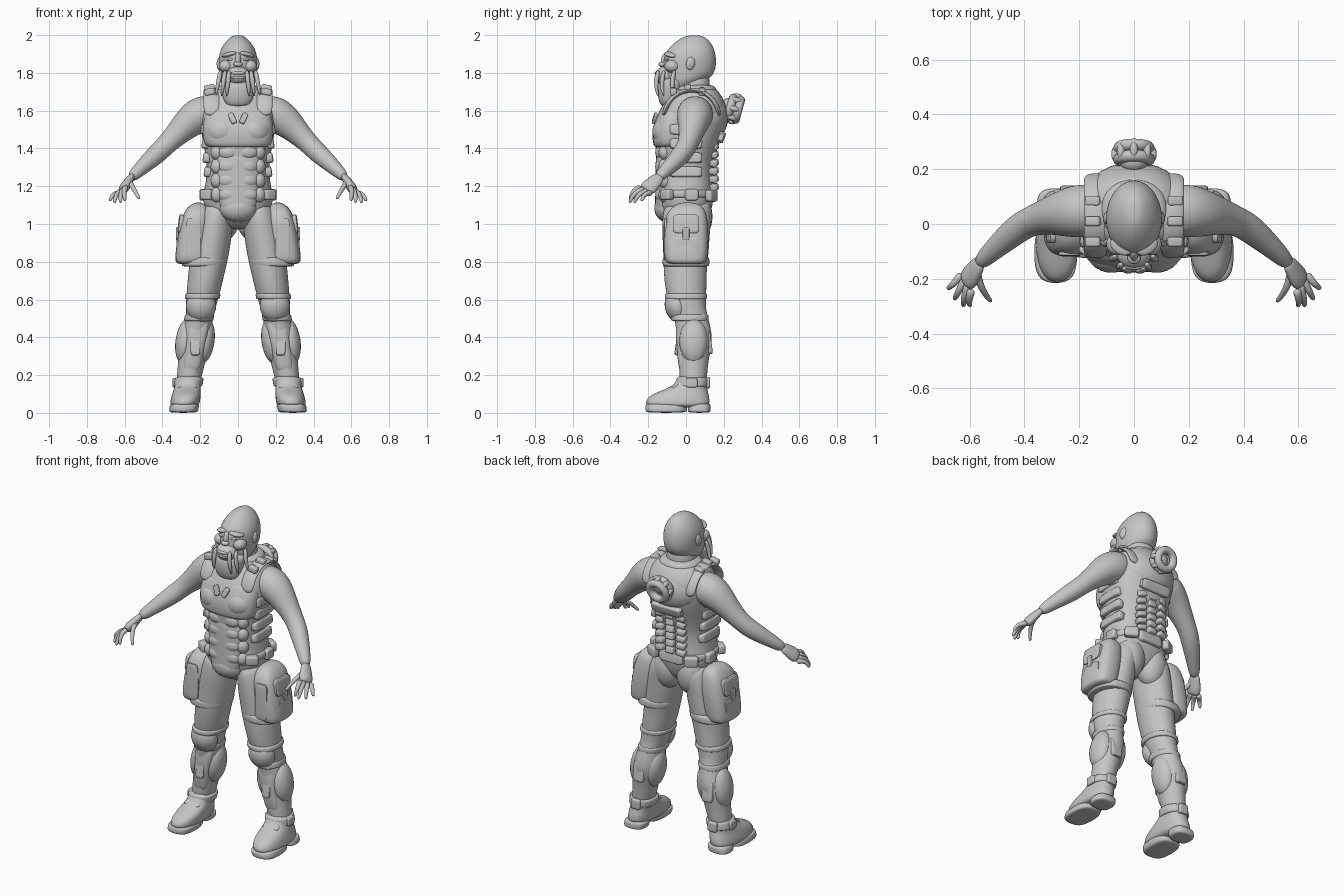
import bpy, bmesh
from math import cos, sin, pi, radians, copysign
from mathutils import Vector, Matrix, Euler

cube = bpy.data.objects.get("Cube")
if cube:
    bpy.data.objects.remove(cube, do_unlink=True)

shade = (.56, .56, .56, 1)
grey = bpy.data.materials.new("clay_grey")
grey.use_nodes = True
grey.diffuse_color = shade
grey.node_tree.nodes["Principled BSDF"].inputs["Base Color"].default_value = shade


def finish(name, bm, pair, rounded):
    """Turn a bmesh into a shaded object, mirrored left to right if paired."""
    bmesh.ops.recalc_face_normals(bm, faces=bm.faces)
    mesh = bpy.data.meshes.new(name)
    bm.to_mesh(mesh)
    bm.free()
    mesh.materials.append(grey)
    mesh.shade_smooth()
    obj = bpy.data.objects.new(name, mesh)
    bpy.context.collection.objects.link(obj)
    if pair:
        obj.modifiers.new("Mirror", "MIRROR").use_mirror_merge = False
    if rounded:
        subdivision = obj.modifiers.new("Subdivision", "SUBSURF")
        subdivision.levels = subdivision.render_levels = 2
    else:
        mesh.set_sharp_from_angle(angle=radians(40))


def skin(name, rings, pair, sides=16, square=1):
    """Skin a row of rings, each given as centre, width vector and depth vector."""
    bm = bmesh.new()
    grow = 3 / (2 + cos(2 * pi / sides))
    loops = []
    for centre, wide, deep in rings:
        loop = []
        for step in range(sides):
            angle = 2 * pi * step / sides
            c = copysign(abs(cos(angle)) ** square, cos(angle))
            s = copysign(abs(sin(angle)) ** square, sin(angle))
            loop.append(bm.verts.new(centre + grow * (wide * c + deep * s)))
        loops.append(loop)
    for low, high in zip(loops, loops[1:]):
        for step in range(sides):
            bm.faces.new((low[step - 1], low[step], high[step], high[step - 1]))
    bm.faces.new(loops[0])
    bm.faces.new(loops[-1])
    finish(name, bm, pair, True)


def leg_x(height):
    """Distance of the leg's axis from the middle: the legs lean outward."""
    return .29 - height / 6


def stack(name, *rings, out=None, square=.9):
    """Upright form of rings (height, y, half width, half depth); a leg part if out is set."""
    skin(name, [(Vector((0 if out is None else leg_x(z) + out, y, z)),
                 Vector((wide, 0, 0)), Vector((0, deep, 0))) for z, y, wide, deep in rings],
         out is not None, square=square)


def tube(name, points, radii, across=(0, 1, 0), flat=1, sides=12):
    """Paired round or flattened tube along a path."""
    points = [Vector(p) for p in points]
    rings = []
    for i, (point, radius) in enumerate(zip(points, radii)):
        along = points[min(i + 1, len(points) - 1)] - points[max(i - 1, 0)]
        wide = along.cross(Vector(across)).normalized()
        deep = along.normalized().cross(wide)
        rings.append((point, wide * radius * flat, deep * radius))
    skin(name, rings, True, sides)


def place(name, bm, spot, size, pitch, roll, yaw):
    turn = Euler((radians(pitch), radians(roll), radians(yaw))).to_matrix().to_4x4()
    bm.transform(Matrix.Translation(spot) @ turn @ Matrix.Diagonal((*size, 1)))
    finish(name, bm, spot[0] != 0, False)


def blob(name, spot, size, pitch=0, roll=0, yaw=0):
    """Ellipsoid by its radii, mirrored when off the middle."""
    bm = bmesh.new()
    bmesh.ops.create_uvsphere(bm, u_segments=24, v_segments=16, radius=1)
    place(name, bm, spot, size, pitch, roll, yaw)


def box(name, spot, size, pitch=0, roll=0, yaw=0):
    """Rounded box by its full size, mirrored when off the middle."""
    bm = bmesh.new()
    bmesh.ops.create_cube(bm, size=1)
    bmesh.ops.bevel(bm, geom=bm.edges[:], offset=.2, segments=3, profile=.5, affect="EDGES")
    place(name, bm, spot, size, pitch, roll, yaw)


def band(name, height, tall, wide, deep, y=0, out=0):
    """Strap around the body or a leg."""
    stack(name, *[(height + tall * k, y, wide * s, deep * s)
                  for k, s in ((-.5, .93), (-.35, 1), (.35, 1), (.5, .93))], out=out)


# Torso, neck and seat
stack("torso", (.97, 0, .04, .06), (1.02, 0, .12, .12), (1.1, 0, .19, .14), (1.17, 0, .18, .15),
      (1.3, -.01, .155, .14), (1.45, .01, .19, .175), (1.55, .025, .2, .19), (1.63, .045, .19, .17),
      (1.69, .05, .16, .13), (1.73, .05, .1, .1), square=.85)
stack("neck", (1.65, .04, .1, .1), (1.72, .04, .08, .08), (1.82, .04, .08, .09))
stack("collar", (1.68, .05, .13, .12), (1.72, .05, .12, .11), (1.74, .05, .09, .09))
blob("seat", (.08, .055, 1.04), (.09, .085, .13))

# Chest, abdomen and side armour
stack("breastplate", (1.4, -.08, .15, .08), (1.42, -.08, .18, .095), (1.5, -.08, .187, .1),
      (1.58, -.06, .18, .09), (1.63, -.05, .14, .07), square=.8)
blob("chest_plate", (.085, -.1, 1.49), (.09, .078, .08), yaw=8)
box("breast_tab", (.03, -.165, 1.56), (.03, .02, .06), pitch=-15, roll=25)
stack("belly_shell", (1.01, -.09, .05, .05), (1.06, -.09, .09, .075), (1.15, -.085, .12, .077),
      (1.3, -.08, .125, .08), (1.42, -.08, .14, .08), square=.8)
for row in range(4):
    height = 1.38 - row * .075
    blob("belly_plate", (.047, -.125, height), (.06, .038, .044))
    blob("waist_plate", (.11, -.11, height), (.035, .035, .042))
    box("side_plate", (.175 - row * .006, 0, height + .12), (.045, .17, .055), roll=-8)
blob("groin_plate", (0, -.1, 1.085), (.1, .068, .075))
band("belt", 1.16, .05, .192, .155, out=None)
box("belt_case", (.165, -.1, 1.155), (.07, .045, .055), yaw=38)
box("belt_clip", (.185, .03, 1.155), (.04, .07, .06))
box("hip_case", (.13, .135, 1.15), (.08, .04, .06), yaw=-30)

# Vest straps with shoulder clips
strap = [(.14, .03 - .15 * cos(pi * k / 6), 1.57 + .145 * sin(pi * k / 6)) for k in range(7)]
tube("shoulder_strap", strap, [.042] * len(strap), across=(1, 0, 0), flat=.3)
for point in strap[2:5]:
    box("shoulder_clip", Vector(point) + Vector((.01, -.02, .005)), (.055, .035, .035), roll=12)

# Back: plates, round port, spine and ribs
blob("back_shell", (0, .12, 1.57), (.17, .105, .13))
box("back_yoke", (0, .185, 1.46), (.2, .04, .06), pitch=-20)
port = Matrix.Translation((0, .255, 1.61)) @ Matrix.Rotation(radians(-105), 4, "X")
for name, offset in (("port_base_ring", -.02), ("port_outer_ring", .022)):
    bpy.ops.mesh.primitive_torus_add(major_radius=.054, minor_radius=.022, major_segments=32,
                                     location=port @ Vector((0, 0, offset)), rotation=port.to_euler())
    ring = bpy.context.object
    ring.name = name
    ring.data.materials.append(grey)
    ring.data.shade_smooth()
blob("port_core", port @ Vector((0, 0, -.03)), (.05, .04, .05))
for i in range(8):
    around = Matrix.Rotation(pi * i / 4, 4, "Z")
    bm = bmesh.new()
    bmesh.ops.create_uvsphere(bm, u_segments=12, v_segments=8, radius=.015)
    bm.transform(port @ around @ Matrix.Translation((.068, 0, 0)) @ Matrix.Scale(2, 4, (0, 0, 1)))
    finish("port_lug", bm, False, False)
for row in range(6):
    height = 1.41 - row * .043
    box("spine_plate", (0, .145, height), (.055, .05, .04), pitch=15)
    box("back_rib", (.07, .143, height), (.055, .055, .032), roll=12, yaw=-12)
box("lower_back_plate", (0, .135, 1.15), (.16, .045, .07), pitch=8)

# Head and face
stack("head", (1.7, -.05, .05, .055), (1.74, -.02, .085, .09), (1.78, .01, .098, .135),
      (1.84, .02, .102, .14), (1.89, .02, .102, .138), (1.94, .03, .085, .115),
      (1.98, .04, .052, .075), (2, .045, .022, .035), square=1)
blob("brow", (.045, -.08, 1.897), (.045, .032, .014), roll=12, yaw=28)
blob("eye", (.04, -.1, 1.872), (.02, .012, .008), yaw=20)
blob("cheek", (.06, -.07, 1.835), (.04, .045, .035), yaw=25)
blob("nose_bridge", (0, -.11, 1.87), (.016, .022, .04), pitch=-15)
blob("nose_tip", (0, -.125, 1.845), (.024, .022, .015))
blob("muzzle", (0, -.105, 1.785), (.065, .06, .05))
for name, height in (("upper_lip", 1.798), ("lower_lip", 1.775)):
    blob(name, (0, -.15, height), (.038, .018, .01))
blob("ear", (.098, .025, 1.85), (.014, .025, .035), pitch=-12, yaw=15)
stack("beard", (1.78, -.06, .09, .06), (1.74, -.075, .093, .075), (1.68, -.09, .082, .06),
      (1.64, -.1, .07, .04), (1.62, -.1, .045, .025))
for x, y in ((.055, -.145), (.08, -.115), (.108, -.06)):
    tube("whisker", [(x * (.85 + k / 12), y - .015 * sin(k), 1.815 - k * .047) for k in range(4)],
         [.01, .013, .01, .004], sides=8)

# Arms and hands
wrist, knuckle = Vector((.57, -.15, 1.24)), Vector((.61, -.21, 1.18))
tube("arm", [(.1, .05, 1.6), (.19, .05, 1.585), (.25, .04, 1.55), (.31, .03, 1.49), (.38, .01, 1.42),
             (.43, -.02, 1.37), (.52, -.1, 1.29), wrist],
     [.08, .1, .088, .067, .052, .054, .037, .028], sides=16)
tube("palm", [wrist.lerp(knuckle, t) for t in (-.3, .2, .7, 1.1)], [.028, .037, .046, .04], flat=.6)
spread = Vector((-.034, -.057, .033))
fingers = [(knuckle + spread * (i / 3 - .5), tip) for i, tip in enumerate(
    ((.68, -.235, 1.12), (.655, -.275, 1.11), (.622, -.3, 1.11), (.598, -.298, 1.12)))]
fingers.append((wrist.lerp(knuckle, .2), (.52, -.285, 1.13)))
for base, tip in fingers:
    path = [base.lerp(Vector(tip), k / 4) + Vector((.5, -.8, 1)) * .014 * sin(pi * k / 4) for k in range(5)]
    tube("finger", path, [.016 - .002 * k for k in range(5)], sides=8)

# Legs with straps
stack("leg", (1.12, 0, .07, .11), (1.04, .005, .09, .13), (.95, 0, .1, .125), (.85, 0, .102, .12),
      (.75, -.005, .097, .113), (.64, 0, .088, .108), (.56, .01, .08, .092), (.5, .03, .067, .088),
      (.41, .045, .087, .095), (.35, .045, .084, .088), (.25, .04, .067, .073), (.1, .035, .064, .072),
      out=0, square=1)
band("thigh_cuff", .8, .055, .118, .124, out=.02)
band("upper_knee_strap", .617, .035, .093, .112)
band("lower_knee_strap", .505, .04, .078, .1, y=.02)
band("ankle_cuff", .163, .055, .078, .084, y=.033)

# Thigh pouches
stack("thigh_pouch", (.785, 0, .06, .1), (.81, 0, .075, .112), (.93, 0, .08, .12),
      (1.04, 0, .075, .112), (1.09, .01, .055, .085), (1.115, .01, .02, .04), out=.105, square=.7)
box("pouch_flap", (.302, 0, 1), (.03, .14, .1), roll=-7)
box("pouch_pocket", (.315, .01, .88), (.02, .12, .1))
box("pouch_tab", (.322, 0, .95), (.014, .035, .07))
box("pouch_front_panel", (.235, -.108, .92), (.08, .02, .22))

# Knee, shin and calf armour
blob("knee_pad", (leg_x(.565), -.048, .565), (.08, .064, .085), pitch=12)
stack("shin_guard", (.2, 0, .048, .035), (.3, 0, .05, .045), (.4, -.01, .056, .045),
      (.48, -.01, .055, .04), (.51, 0, .04, .03), out=-.005, square=.7)
box("shin_plate", (.226, -.045, .36), (.05, .02, .11), pitch=-8)
for name, out in (("outer_calf_pad", .052), ("inner_calf_pad", -.05)):
    blob(name, (leg_x(.38) + out, .04, .38), (.052, .075, .12), roll=-8)
box("calf_plate", (.235, .12, .37), (.07, .03, .12), pitch=8)

# Boots
stack("boot", (.025, -.045, .074, .164), (.06, -.045, .079, .17), (.095, -.035, .076, .155),
      (.125, 0, .07, .11), (.15, .03, .068, .085), (.21, .035, .066, .076), out=0, square=.85)
for name, y, wide, deep in (("front_sole", -.105, .077, .11), ("heel", .07, .067, .06)):
    stack(name, *[(height, y, wide * s, deep * s) for height, s in ((0, .9), (.01, 1), (.04, 1), (.05, .9))],
          out=0, square=.7)
box("ankle_buckle", (.335, .03, .16), (.025, .06, .05))
box("heel_buckle", (.262, .112, .16), (.06, .03, .06))
box("instep_strap", (.268, -.055, .135), (.1, .04, .03), pitch=28)
